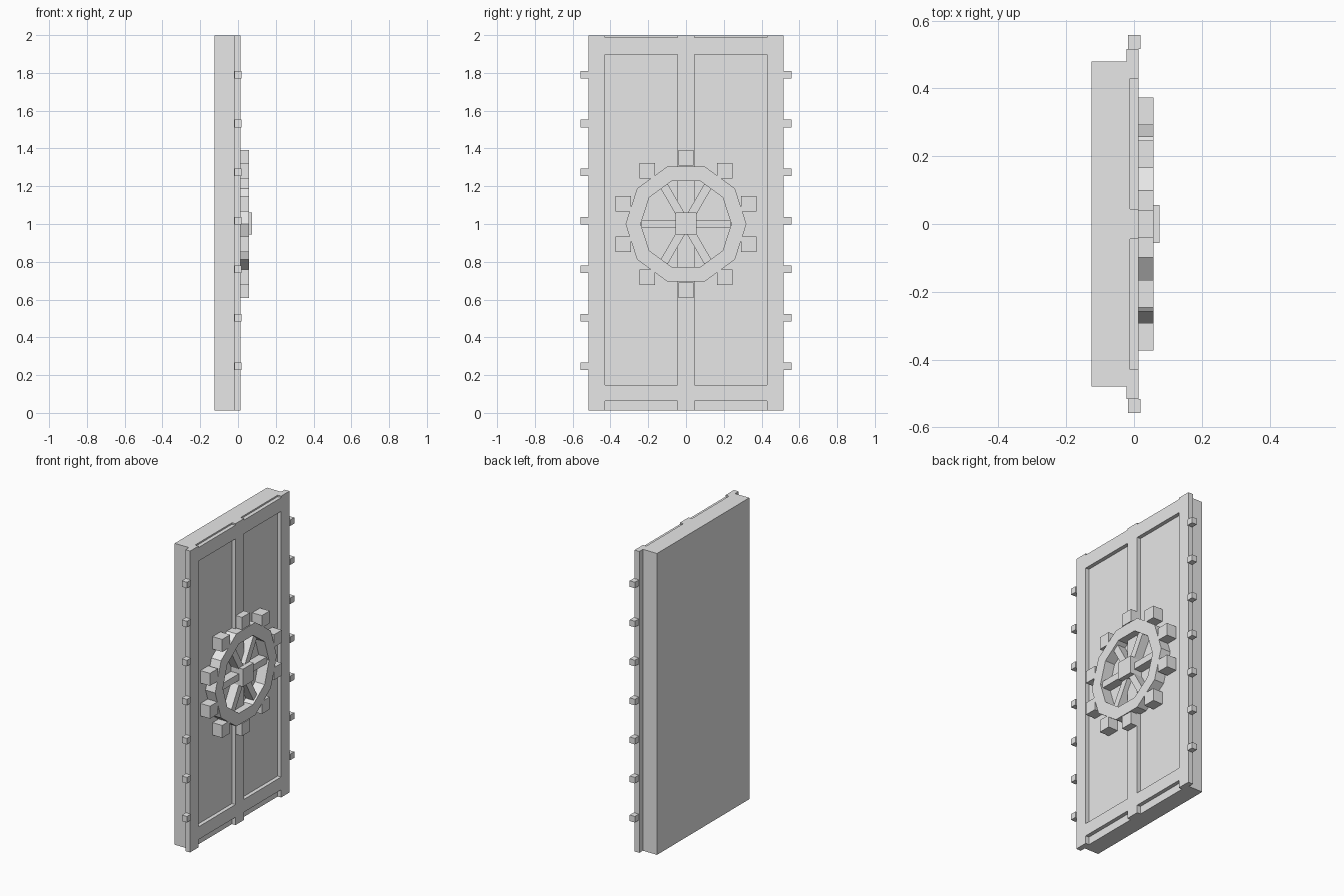
import bpy, bmesh
from math import sin, cos, pi, radians
from mathutils import Matrix, Vector

cube = bpy.data.objects.get("Cube")
if cube:
    bpy.data.objects.remove(cube)

grey = bpy.data.materials.new("plain_grey")
grey.use_nodes = True
grey.diffuse_color = (0.8, 0.8, 0.8, 1)
grey.node_tree.nodes["Principled BSDF"].inputs["Base Color"].default_value = (0.8, 0.8, 0.8, 1)

BOTTOM, TOP = 0.013, 1.997
BACK, PANEL, FRAME, RING = -0.125, -0.012, 0.013, 0.058
HUB_Z = 1.0


def finish(name, bm):
    bmesh.ops.recalc_face_normals(bm, faces=bm.faces)
    mesh = bpy.data.meshes.new(name)
    bm.to_mesh(mesh)
    bm.free()
    mesh.materials.append(grey)
    obj = bpy.data.objects.new(name, mesh)
    bpy.context.collection.objects.link(obj)
    return obj


def box(name, x, y, z, turn=0, pivot=(0, 0, 0)):
    """Box from three (min, max) ranges, turned about the x axis at a pivot."""
    bm = bmesh.new()
    size = Vector([r[1] - r[0] for r in (x, y, z)])
    mid = Vector([(r[0] + r[1]) / 2 for r in (x, y, z)])
    mat = (Matrix.Translation(pivot) @ Matrix.Rotation(turn, 4, 'X')
           @ Matrix.Translation(mid) @ Matrix.Diagonal((*size, 1)))
    bmesh.ops.create_cube(bm, size=1, matrix=mat)
    return finish(name, bm)


# Door slab
box("door_slab", (BACK, PANEL), (-0.48, 0.48), (BOTTOM, TOP))

# Upright frame members
box("middle_stile", (-0.022, FRAME), (-0.045, 0.045), (BOTTOM, TOP))
for side, name in ((1, "back"), (-1, "front")):
    box(name + "_stile", (-0.022, FRAME), sorted((side * 0.43, side * 0.517)), (BOTTOM, TOP))
    # Bolts along the door edge
    for i in range(7):
        z = 0.247 + i * 0.257
        box(f"{name}_bolt_{i + 1}", (-0.018, 0.019), sorted((side * 0.517, side * 0.558)),
            (z - 0.02, z + 0.02))
    # Cross rails between the stiles
    span = sorted((side * 0.045, side * 0.43))
    box(name + "_lower_rail", (PANEL, FRAME), span, (0.064, 0.148))
    box(name + "_upper_rail", (PANEL, FRAME), span, (1.897, 1.987))

# Ten-sided wheel rim
bm = bmesh.new()
loops = []
for i in range(10):
    a = 2 * pi * i / 10
    loops.append([bm.verts.new((x, r * cos(a), HUB_Z + r * sin(a)))
                  for x, r in ((PANEL, 0.32), (RING, 0.32), (RING, 0.24), (PANEL, 0.24))])
for i in range(10):
    a, b = loops[i], loops[(i + 1) % 10]
    for k in range(4):
        n = (k + 1) % 4
        bm.faces.new((a[k], b[k], b[n], a[n]))
finish("wheel_rim", bm)

# Square teeth around the rim
for i in range(10):
    a = radians(18 + 36 * i)
    y, z = 0.35 * cos(a), HUB_Z + 0.35 * sin(a)
    box(f"wheel_tooth_{i + 1}", (PANEL, RING), (y - 0.041, y + 0.041), (z - 0.041, z + 0.041))

# Spokes and hub
for i in range(6):
    box(f"wheel_spoke_{i + 1}", (PANEL, 0.045), (0.03, 0.235), (-0.022, 0.022),
        turn=radians(60 * i), pivot=(0, 0, HUB_Z))
box("wheel_hub", (PANEL, 0.075), (-0.056, 0.056), (HUB_Z - 0.056, HUB_Z + 0.06))
